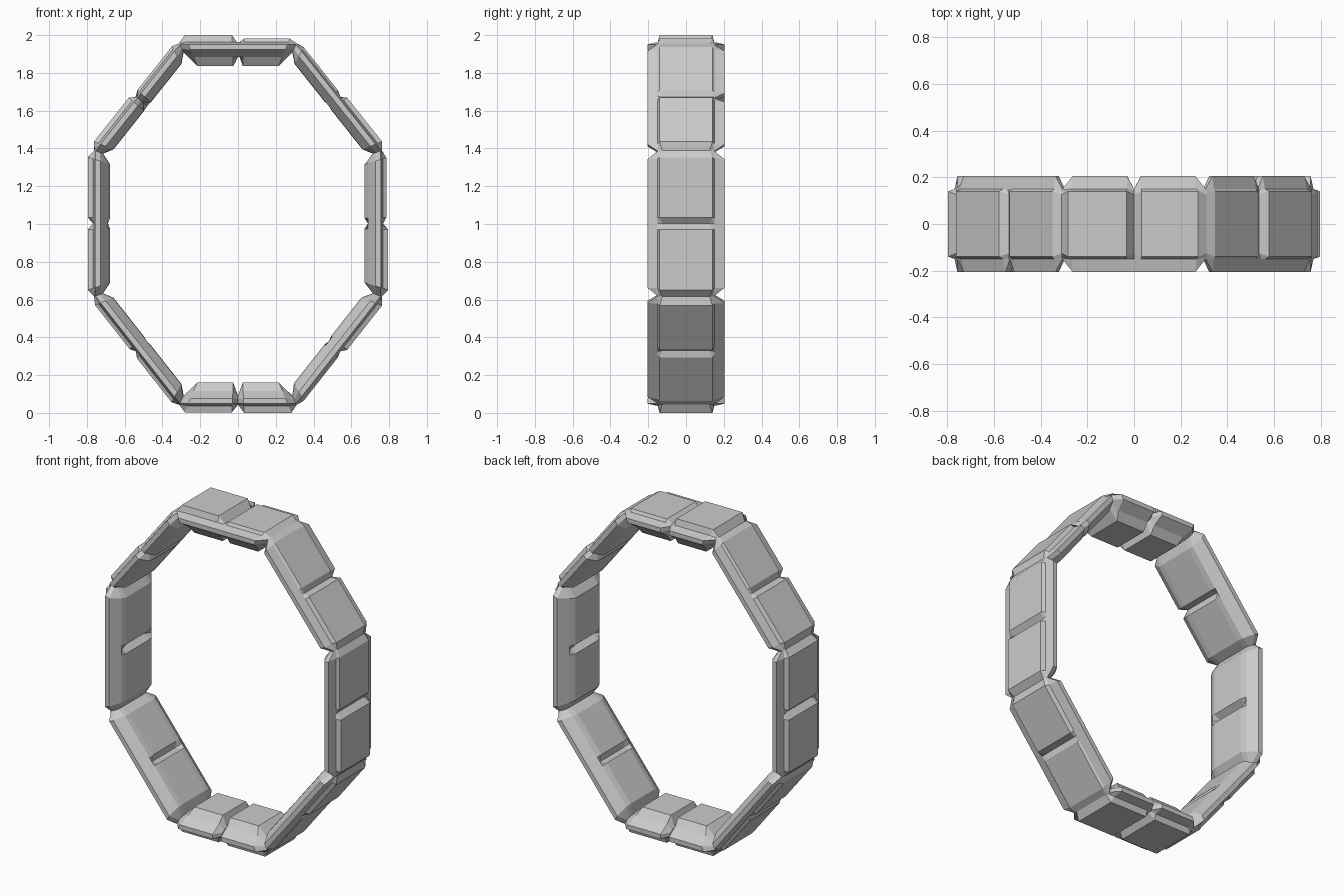
import bpy, bmesh
from mathutils import Vector

if "Cube" in bpy.data.objects:
    bpy.data.objects.remove(bpy.data.objects["Cube"])

# Octagon centre line in the x-z plane, clockwise from upper left
C = [Vector(p) for p in [(-.305, 1.945), (.305, 1.945), (.75, 1.385), (.75, .62),
                         (.305, .055), (-.305, .055), (-.75, .62), (-.75, 1.385)]]
N = len(C)

# Per side: outer heights of both halves, inner depth, front split, back split
SIDES = [
    (.055, .036, .108, False, True),    # top
    (.028, .042, .065, False, True),    # upper right
    (.035, .045, .080, False, False),   # right
    (.042, .028, .070, False, False),   # lower right
    (.055, .052, .105, True, True),     # bottom
    (.036, .036, .065, False, False),   # lower left
    (.045, .045, .072, False, False),   # left
    (.042, .032, .065, True, False),    # upper left
]


def normal(i):
    d = (C[(i + 1) % N] - C[i % N]).normalized()
    return Vector((-d.y, d.x))


def miter(i):
    a, b = normal(i - 1), normal(i)
    m = (a + b).normalized()
    return m / m.dot(a)


def section(out, inn, front, back):
    """Cross-section as (y, radial offset); flags raise or sink each panel."""
    def flank(up):
        if up:
            return [(.15, .018), (.205, .006), (.205, -.022), (.145, -.062)]
        return [(.145, .012), (.150, .004), (.150, -.018), (.135, -.03)]
    o = (.14, out) if out else (.125, .010)
    n = (.112, -inn) if inn else (.11, -.036)
    f = [o] + flank(front) + [n]
    b = [o] + flank(back) + [n]
    return [(-y, r) for y, r in f] + [(y, r) for y, r in reversed(b)]


bm = bmesh.new()
rings = []
for i, (o1, o2, inn, fs, bs) in enumerate(SIDES):
    a, b = C[i], C[(i + 1) % N]
    length = (b - a).length
    end, gap = .045 / length, .03 / length
    full = (inn, True, True)
    stations = [
        (0, section(0, 0, False, False)),            # pinched corner
        (end, section(o1, *full)),
        (.5 - gap, section(o1, *full)),
        (.5, section(0, 0, not fs, not bs)),         # joint between blocks
        (.5 + gap, section(o2, *full)),
        (1 - end, section(o2, *full)),
    ]
    for t, sec in stations:
        ring = []
        for y, r in sec:
            p = (a + miter(i) * r).lerp(b + miter(i + 1) * r, t)
            ring.append(bm.verts.new((p.x, y, p.y)))
        rings.append(ring)

# Skin the closed loop of cross-sections
for k, r0 in enumerate(rings):
    r1 = rings[(k + 1) % len(rings)]
    for j in range(len(r0)):
        j2 = (j + 1) % len(r0)
        bm.faces.new((r0[j], r0[j2], r1[j2], r1[j]))
bmesh.ops.recalc_face_normals(bm, faces=bm.faces)

me = bpy.data.meshes.new("octagonal_stone_ring")
bm.to_mesh(me)
bm.free()
ring_obj = bpy.data.objects.new("octagonal_stone_ring", me)
bpy.context.collection.objects.link(ring_obj)
